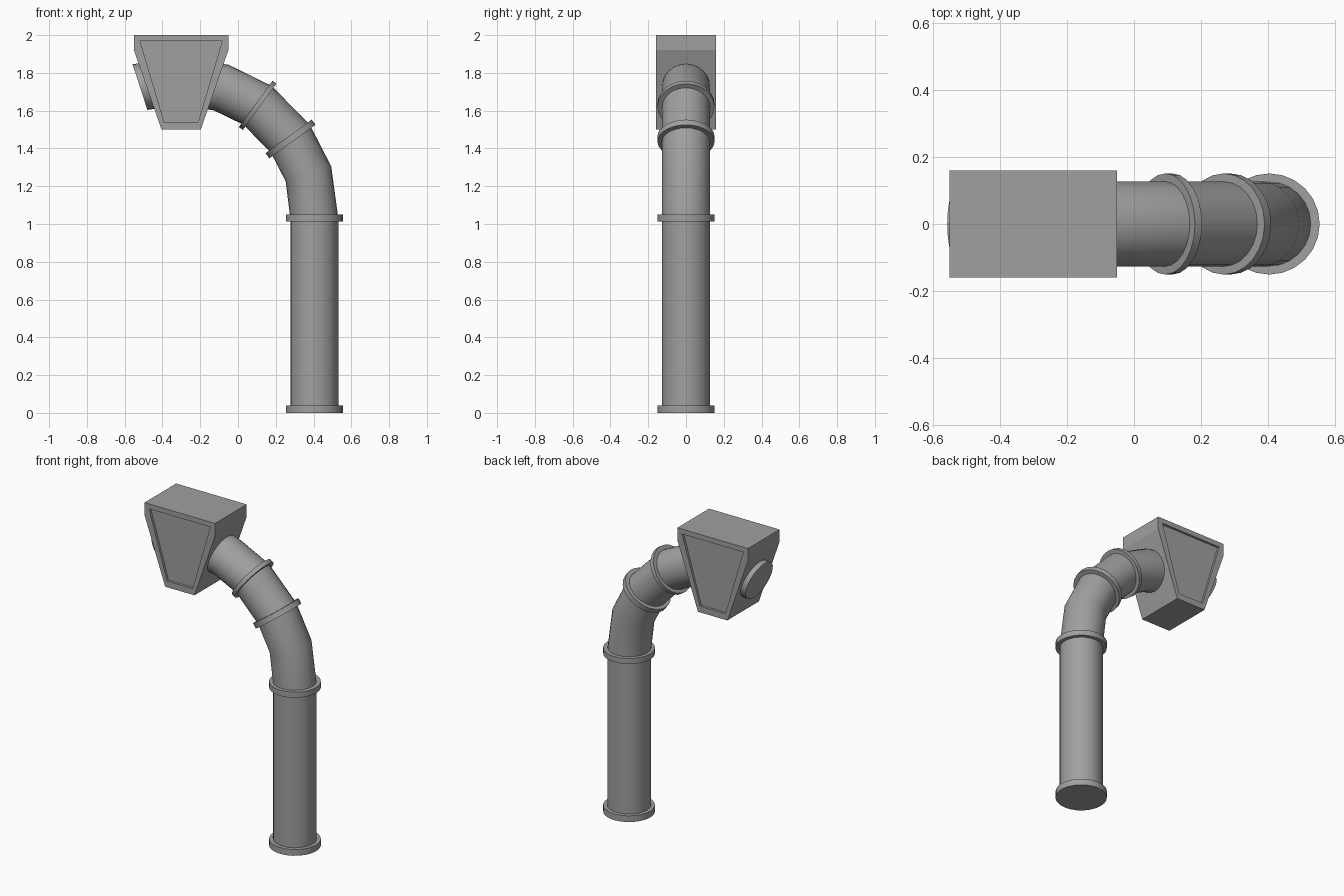
import bpy, bmesh, math
from mathutils import Matrix, Vector

if "Cube" in bpy.data.objects:
    bpy.data.objects.remove(bpy.data.objects["Cube"], do_unlink=True)

SIDES = 24
PIPE_R, FLANGE_R = 0.127, 0.151

grey = bpy.data.materials.new("plain grey")
grey.use_nodes = True
colour = (0.35, 0.35, 0.35, 1)
grey.diffuse_color = colour
grey.node_tree.nodes["Principled BSDF"].inputs["Base Color"].default_value = colour


def finish(name, bm, smooth=True):
    bmesh.ops.recalc_face_normals(bm, faces=bm.faces[:])
    mesh = bpy.data.meshes.new(name)
    bm.to_mesh(mesh)
    bm.free()
    mesh.materials.append(grey)
    obj = bpy.data.objects.new(name, mesh)
    bpy.context.collection.objects.link(obj)
    if smooth:
        bpy.ops.object.select_all(action="DESELECT")
        obj.select_set(True)
        bpy.context.view_layer.objects.active = obj
        bpy.ops.object.shade_smooth_by_angle(angle=math.radians(30))
    return obj


def frame(x, z, tilt):
    """Placement on the pipe's centre line, leaning towards -x by tilt degrees."""
    return Matrix.Translation((x, 0, z)) @ Matrix.Rotation(-math.radians(tilt), 4, "Y")


def sweep(name, stations):
    """Closed round tube through (x, z, tilt) stations."""
    bm = bmesh.new()
    rings = []
    for station in stations:
        place = frame(*station)
        ring = []
        for i in range(SIDES):
            a = math.tau * i / SIDES
            ring.append(bm.verts.new(place @ Vector((PIPE_R * math.cos(a), PIPE_R * math.sin(a), 0))))
        rings.append(ring)
    for low, high in zip(rings, rings[1:]):
        for i in range(SIDES):
            j = (i + 1) % SIDES
            bm.faces.new((low[i], low[j], high[j], high[i]))
    bm.faces.new(rings[0])
    bm.faces.new(rings[-1])
    return finish(name, bm)


def flange(name, x, z, tilt, thickness):
    bm = bmesh.new()
    bmesh.ops.create_cone(bm, cap_ends=True, segments=SIDES, radius1=FLANGE_R,
                          radius2=FLANGE_R, depth=thickness, matrix=frame(x, z, tilt))
    return finish(name, bm)


# Pipe sections
base, post_top = (0.404, 0, 0), (0.404, 1.03, 0)
elbow_top, joint_top = (0.278, 1.45, 36), (0.104, 1.628, 54)
sweep("upright_pipe", [base, post_top])
sweep("lower_elbow", [post_top, (0.373, 1.265, 18), elbow_top])
sweep("middle_pipe", [elbow_top, joint_top])
sweep("upper_elbow", [joint_top, (-0.088, 1.722, 72), (-0.3, 1.755, 90), (-0.519, 1.725, 108)])

# Joint collars
flange("base_flange", 0.404, 0.02, 0, 0.04)
flange("post_flange", 0.404, 1.031, 0, 0.036)
flange("lower_joint_flange", *elbow_top, 0.034)
flange("upper_joint_flange", *joint_top, 0.026)

# Hopper head with a recessed panel front and back
CX, HALF_Y, RECESS = -0.301, 0.16, 0.015
half = [(0.25, 2.0), (0.25, 1.92), (0.104, 1.5)]
outline = [(CX + w, z) for w, z in half] + [(CX - w, z) for w, z in reversed(half)]
bm = bmesh.new()
front = bm.faces.new([bm.verts.new((x, -HALF_Y, z)) for x, z in outline])
extruded = bmesh.ops.extrude_face_region(bm, geom=[front], use_keep_orig=True)["geom"]
bmesh.ops.translate(bm, vec=(0, 2 * HALF_Y, 0),
                    verts=[g for g in extruded if isinstance(g, bmesh.types.BMVert)])
bmesh.ops.recalc_face_normals(bm, faces=bm.faces[:])

panel = [(0.217, 1.968), (0.09, 1.54)]
panel = [(CX + w, z) for w, z in panel] + [(CX - w, z) for w, z in reversed(panel)]
PARTNER = (0, 0, 1, 2, 2, 3)
PARTNER = (0, 0, 1, 2, 3, 3)  # panel corner beside each outline corner
for face in [f for f in bm.faces if len(f.verts) == 6]:
    side = math.copysign(1, face.calc_center_median().y)
    rim = sorted(face.verts, key=lambda v: min(
        i for i, p in enumerate(outline) if (Vector((v.co.x, v.co.z)) - Vector(p)).length < 1e-4))
    bm.faces.remove(face)
    lip = [bm.verts.new((x, side * HALF_Y, z)) for x, z in panel]
    floor = [bm.verts.new((x, side * (HALF_Y - RECESS), z)) for x, z in panel]
    for i in range(6):
        j = (i + 1) % 6
        a, b = lip[PARTNER[i]], lip[PARTNER[j]]
        bm.faces.new((rim[i], rim[j], b) if a is b else (rim[i], rim[j], b, a))
    for i in range(4):
        j = (i + 1) % 4
        bm.faces.new((lip[i], lip[j], floor[j], floor[i]))
    bm.faces.new(floor)
finish("hopper_head", bm, smooth=False)
